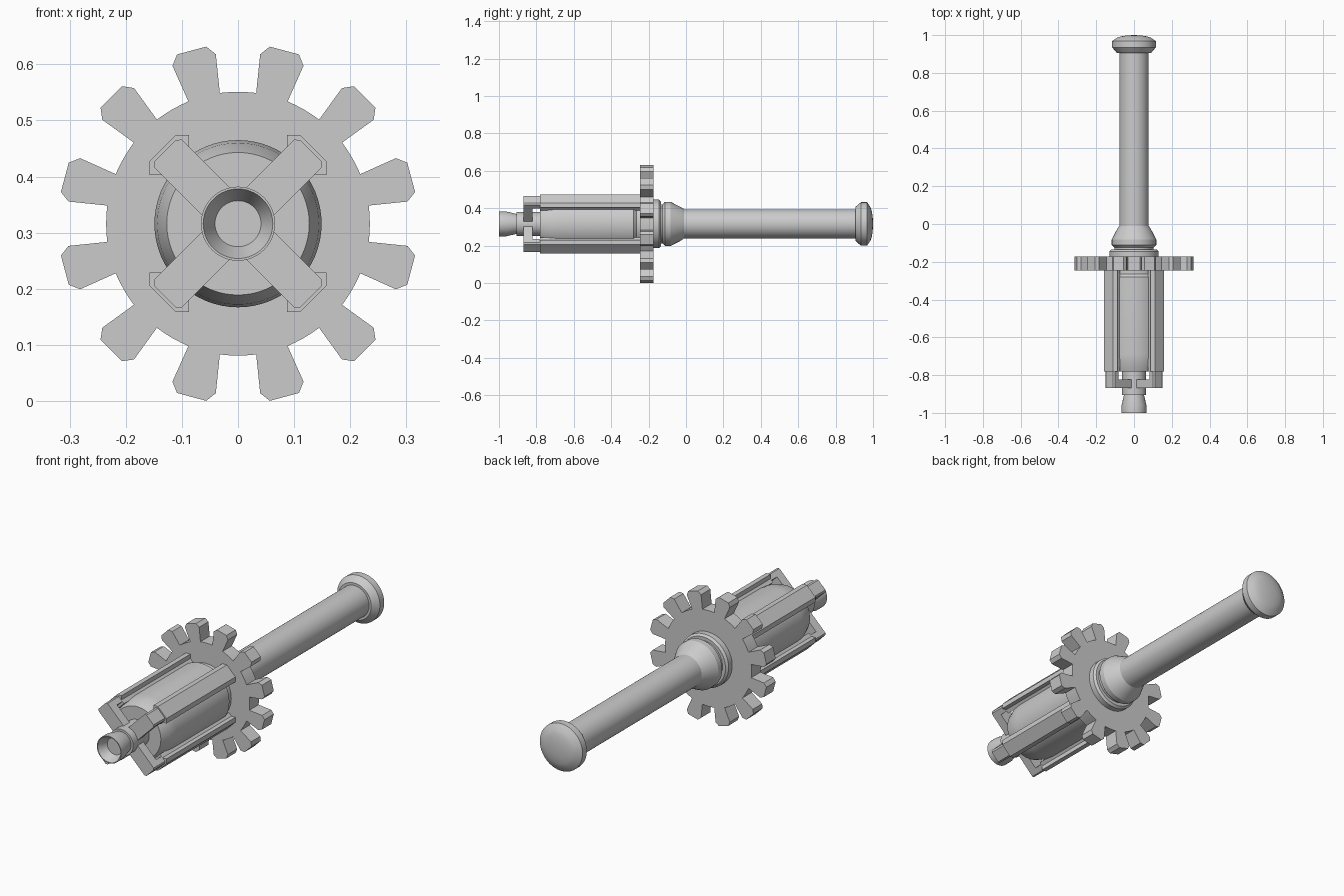
import bpy, bmesh
from math import sin, cos, pi, radians

if "Cube" in bpy.data.objects:
    bpy.data.objects.remove(bpy.data.objects["Cube"])

CZ = 0.316   # height of the long axis
SEG = 64


def finish(name, bm):
    bmesh.ops.remove_doubles(bm, verts=bm.verts, dist=1e-5)
    bmesh.ops.recalc_face_normals(bm, faces=bm.faces)
    me = bpy.data.meshes.new(name)
    bm.to_mesh(me)
    bm.free()
    ob = bpy.data.objects.new(name, me)
    ob.location.z = CZ
    bpy.context.collection.objects.link(ob)
    bpy.ops.object.select_all(action='DESELECT')
    bpy.context.view_layer.objects.active = ob
    ob.select_set(True)
    bpy.ops.object.shade_smooth_by_angle(angle=radians(25))
    return ob


def lathe(name, profile):
    """Spin (radius, y) points around the y axis; both ends lie on the axis."""
    bm = bmesh.new()
    vs = [bm.verts.new((r, y, 0)) for r, y in profile]
    es = [bm.edges.new(p) for p in zip(vs, vs[1:])]
    bmesh.ops.spin(bm, geom=vs + es, cent=(0, 0, 0), axis=(0, 1, 0),
                   angle=2 * pi, steps=SEG, use_merge=True)
    return finish(name, bm)


def add_prism(bm, outline, y0, y1):
    """Extrude an (x, z) outline from y0 to y1."""
    front = [bm.verts.new((x, y0, z)) for x, z in outline]
    back = [bm.verts.new((x, y1, z)) for x, z in outline]
    bm.faces.new(front)
    bm.faces.new(back[::-1])
    n = len(front)
    for i in range(n):
        j = (i + 1) % n
        bm.faces.new((front[i], front[j], back[j], back[i]))


def polar(a, radial, tang):
    return (radial * cos(a) - tang * sin(a), radial * sin(a) + tang * cos(a))


def mirrored(half):
    """Complete a (radial, tangential) half outline across its radial line."""
    return [(r, -t) for r, t in half] + [(r, t) for r, t in reversed(half)]


# Handle with domed knob, flared collar and flange behind the gear
lathe("handle", [(0, 1.0), (0.04, 0.998), (0.07, 0.993), (0.09, 0.986),
                 (0.116, 0.968), (0.116, 0.935), (0.09, 0.905), (0.078, 0.905),
                 (0.078, -0.01), (0.09, -0.028), (0.118, -0.083), (0.118, -0.112),
                 (0.104, -0.125), (0.104, -0.135), (0.12, -0.135), (0.13, -0.145),
                 (0.13, -0.18), (0, -0.18)])

# Gear with twelve widening teeth and curved roots
tooth = mirrored([(0.2335, 0.029), (0.302, 0.040), (0.3195, 0.027)])
outline = []
for k in range(12):
    a = radians(15 + 30 * k)
    outline += [polar(a, r, t) for r, t in tooth]
    for s in (-4, 0, 4):
        outline.append(polar(a + radians(15 + s), 0.235, 0))
gear = bmesh.new()
add_prism(gear, outline, -0.245, -0.173)
finish("gear", gear)

# Barrel in front of the gear
lathe("barrel", [(0, -0.24), (0.135, -0.24), (0.135, -0.265), (0.149, -0.28),
                 (0.149, -0.69), (0.144, -0.735), (0.127, -0.78), (0, -0.78)])

# Nozzle with a funnel recess
lathe("nozzle", [(0, -0.77), (0.064, -0.77), (0.064, -0.905), (0.053, -0.905),
                 (0.066, -0.96), (0.066, -1.0), (0.062, -1.0), (0.041, -0.955),
                 (0, -0.955)])

# Four ribs along the barrel and hooked claws reaching in to the nozzle
rib = mirrored([(0.138, 0.035), (0.158, 0.035), (0.173, 0.050), (0.190, 0.033)])
leg = mirrored([(0.150, 0.035), (0.177, 0.035), (0.184, 0.027)])
arm = mirrored([(0.045, 0.035), (0.177, 0.035), (0.184, 0.027)])
ribs, claws = bmesh.new(), bmesh.new()
for k in range(4):
    a = radians(45 + 90 * k)
    add_prism(ribs, [polar(a, r, t) for r, t in rib], -0.78, -0.24)
    add_prism(claws, [polar(a, r, t) for r, t in arm], -0.868, -0.822)
    add_prism(claws, [polar(a, r, t) for r, t in leg], -0.822, -0.775)
finish("barrel_ribs", ribs)
finish("claws", claws)
